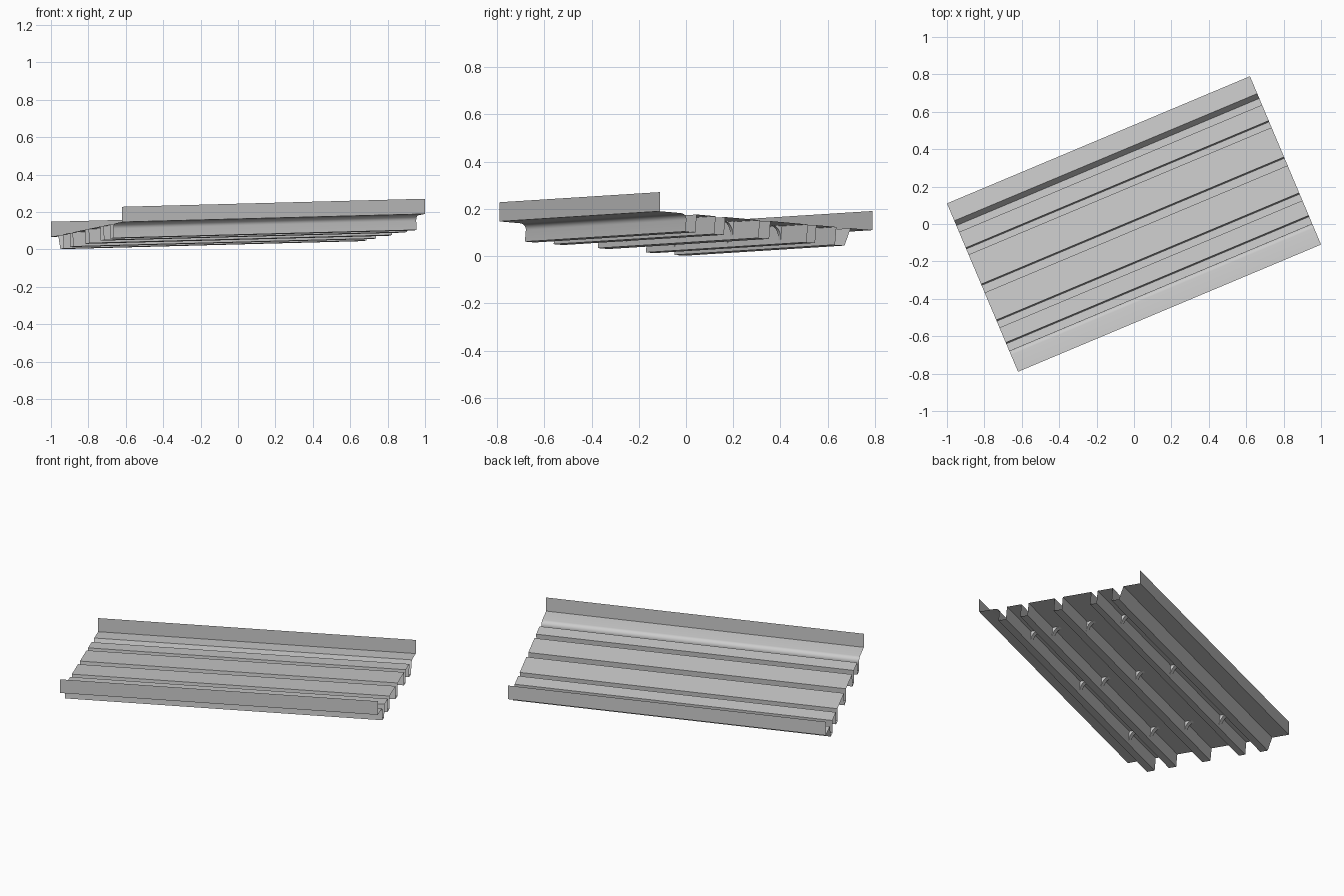
import bpy, math
from mathutils import Vector

if "Cube" in bpy.data.objects:
    bpy.data.objects.remove(bpy.data.objects["Cube"])

CORNER = Vector((-0.62, -0.79, 0.147))   # front-left corner of the sheet
U = Vector((1.62, 0.68, 0.043))          # full length, slightly rising
V = Vector((-0.38, 0.90, -0.080))        # full width, falling to the back
L, W = 1.757, 0.977
DEPTH, FLANGE, LEAN = 0.076, 0.081, 0.088


def place(a, t, h):
    """a, t = fractions along length and width, h = height off the sheet."""
    t += LEAN * min(h, 0) / W
    return CORNER + U * a + V * t + Vector((0, 0, h))


def make(name, verts, faces, smooth=False):
    me = bpy.data.meshes.new(name)
    me.from_pydata([tuple(v) for v in verts], [], faces)
    ob = bpy.data.objects.new(name, me)
    bpy.context.collection.objects.link(ob)
    if smooth:
        bpy.ops.object.select_all(action='DESELECT')
        bpy.context.view_layer.objects.active = ob
        ob.select_set(True)
        bpy.ops.object.shade_smooth_by_angle(angle=math.radians(35))
    return ob


# Cross-section: front flange, shelf, rounded lip, channels, back flange
profile = [(0, FLANGE), (0, 0)]
R = 0.027
for i in range(7):
    k = math.pi / 2 * i / 6
    profile.append((0.099 + R / W * math.sin(k), -R + R * math.cos(k)))
profile += [(0.1266, -DEPTH), (0.173, -DEPTH), (0.173, 0)]
channels = [(0.262, 0.307), (0.470, 0.520), (0.696, 0.736)]
for a, b in channels:
    profile += [(a, 0), (a, -DEPTH), (b, -DEPTH), (b, 0)]
profile += [(0.83, 0), (0.83, -DEPTH), (0.875, -DEPTH), (0.897, 0),
            (1, 0), (1, FLANGE)]

n = len(profile)
verts = [place(a, t, h) for a in (0, 1) for t, h in profile]
faces = [(i, i + n, i + n + 1, i + 1) for i in range(n - 1)]
make("corrugated_panel", verts, faces, True)


# Concave gusset: two cheeks and a curved strip under the sheet
def gusset(a, t, side, width=0.042, drop=0.062, thick=0.026):
    arc = []
    for i in range(7):
        k = math.pi / 2 * i / 6
        arc.append((t + side * width / W * (1 - math.sin(k)),
                    -drop * (1 - math.cos(k))))
    m = len(arc)
    vs, fs = [], []
    for da in (-thick / 2 / L, thick / 2 / L):
        base = len(vs)
        vs += [place(a + da, p, h) for p, h in arc] + [place(a + da, t, 0)]
        fs += [(base + i, base + i + 1, base + m) for i in range(m - 1)]
    fs += [(i, i + 1, i + m + 2, i + m + 1) for i in range(m - 1)]
    make("channel_gusset", vs, fs, True)


for station in (0.17, 0.5, 0.83):
    gusset(station, 0.173, 1)
    for a, b in channels:
        gusset(station, a, -1)
        gusset(station, b, 1)
    gusset(station, 0.83, -1)
